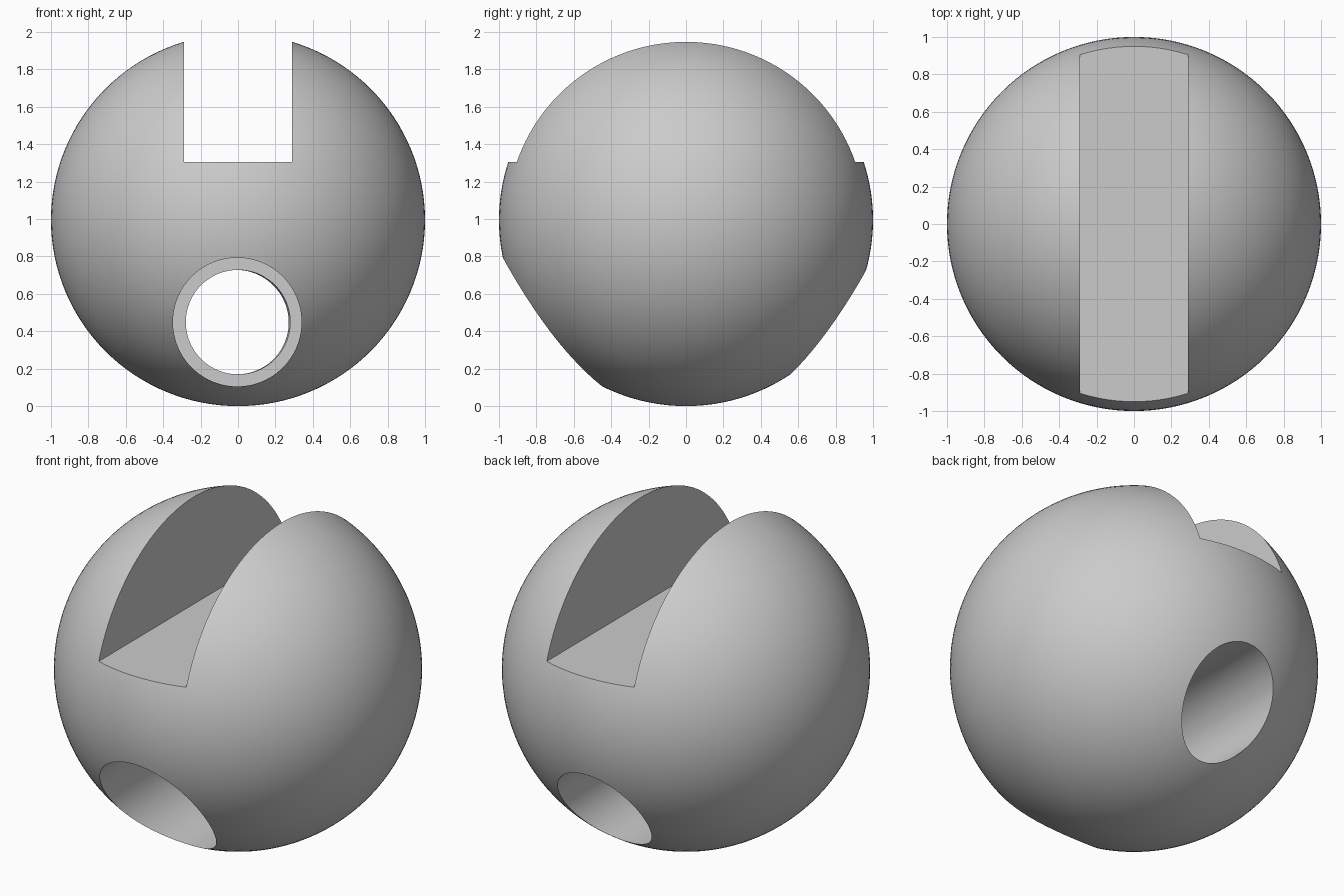
import bpy
import math

if "Cube" in bpy.data.objects:
    bpy.data.objects.remove(bpy.data.objects["Cube"])

grey = bpy.data.materials.new("light_grey")
grey.diffuse_color = (0.6, 0.6, 0.6, 1)
grey.use_nodes = True
grey.node_tree.nodes["Principled BSDF"].inputs["Base Color"].default_value = grey.diffuse_color

# Ball body, very slightly flattened
bpy.ops.mesh.primitive_uv_sphere_add(segments=128, ring_count=64, radius=1, location=(0, 0, 0.995))
ball = bpy.context.object
ball.name = "slotted_ball"
ball.scale.z = 0.995
bpy.ops.object.transform_apply(location=False, rotation=False, scale=True)
ball.data.materials.append(grey)


def cut(cutter, name):
    """Subtract a helper from the ball, then remove the helper."""
    cutter.name = name
    cutter.hide_render = True
    cutter.data.materials.append(grey)
    mod = ball.modifiers.new(name, 'BOOLEAN')
    mod.operation = 'DIFFERENCE'
    mod.solver = 'EXACT'
    mod.object = cutter
    bpy.context.view_layer.objects.active = ball
    bpy.ops.object.modifier_apply(modifier=name)
    bpy.data.objects.remove(cutter)


def bore(name, x, radius, y0, y1, turn=0.0):
    bpy.ops.mesh.primitive_cylinder_add(
        vertices=96, radius=radius, depth=y1 - y0,
        location=(x, (y0 + y1) / 2, 0.449), rotation=(math.pi / 2, 0, turn))
    cut(bpy.context.object, name)


# Slot across the top
bpy.ops.mesh.primitive_cube_add(size=1, location=(0, 0, 1.305 + 0.5))
slot = bpy.context.object
slot.scale = (0.58, 3, 1)
cut(slot, "slot_cutter")

# Stepped hole: wide at the front, narrow through to the back
bore("wide_bore", -0.004, 0.344, -1.5, 0.0)
bore("narrow_bore", 0.0, 0.279, -1.5, 1.5, turn=0.01)

# Smooth curves with crisp cut edges
bpy.ops.object.select_all(action='DESELECT')
ball.select_set(True)
bpy.context.view_layer.objects.active = ball
bpy.ops.object.shade_smooth_by_angle(angle=math.radians(30))
